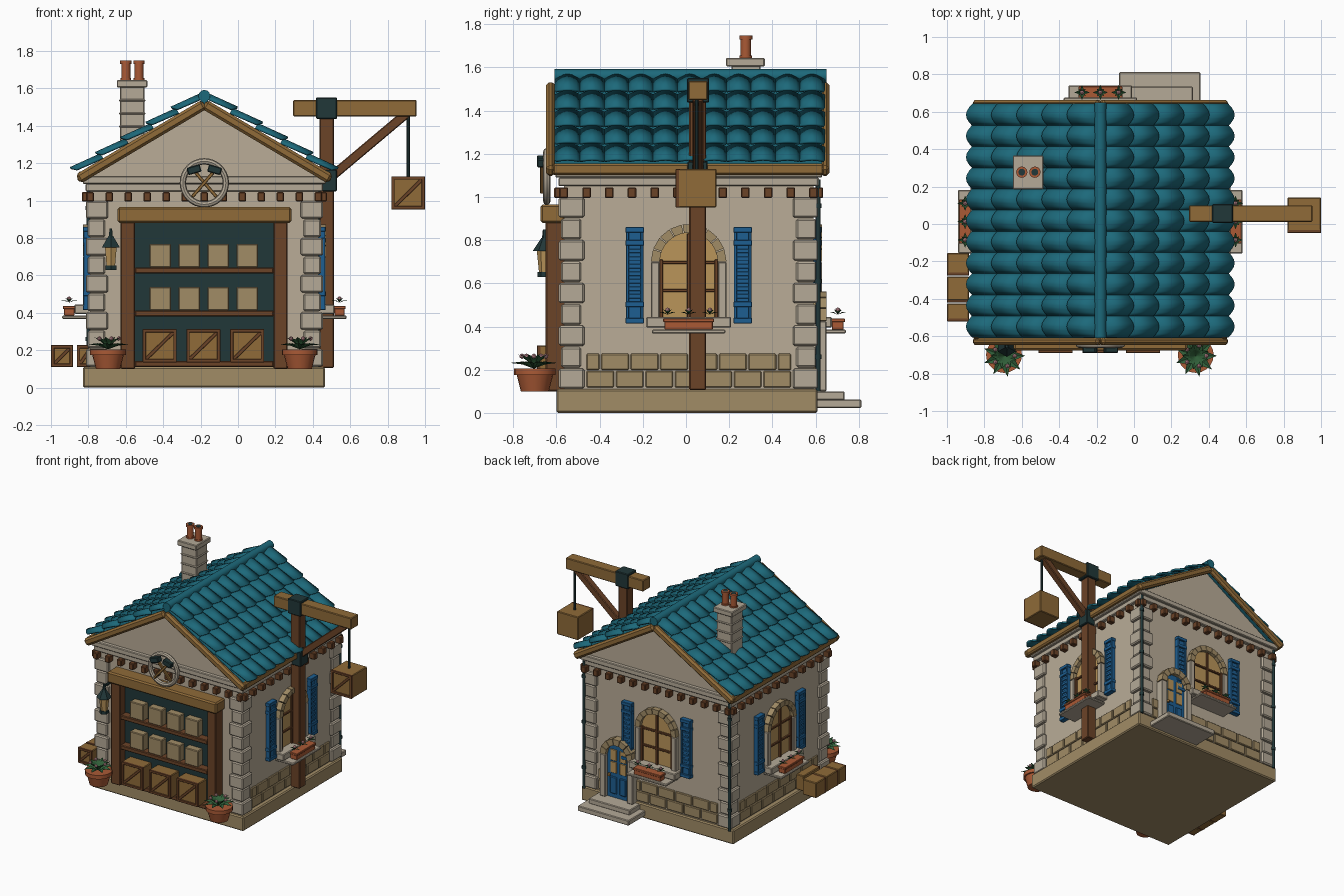
import bpy, bmesh
from math import pi, sin, cos, atan, atan2, hypot
from mathutils import Matrix, Vector

if "Cube" in bpy.data.objects:
    bpy.data.objects.remove(bpy.data.objects["Cube"])

I = Matrix.Identity(4)
T = lambda x, y, z=0: Matrix.Translation((x, y, z))
R = lambda a, ax: Matrix.Rotation(a, 4, ax)
CX, CY = -0.18, 0.0125           # house centre
HX, HY = 0.61, 0.578             # half wall sizes
mats = {}
PAL = dict(wall='b8ab96', trim='b3a896', tan='a08b66', teal='22697a', dark='6b452c', wood='8e6a3b',
           blue='235f90', clay='a85a38', iron='263a3b', glass='b8935a', leaf='34603c', pink='d59aa0')

def mat(key):
    if key not in mats:
        m = bpy.data.materials.new(key)
        c = [int(PAL[key][i:i + 2], 16) / 255 for i in (0, 2, 4)]
        m.diffuse_color = [v ** 2.2 for v in c] + [1]
        m.use_nodes = True
        m.node_tree.nodes["Principled BSDF"].inputs["Base Color"].default_value = m.diffuse_color
        mats[key] = m
    return mats[key]

def finish(name, bm, key, M=I, smooth=False):
    bm.transform(M)
    bmesh.ops.recalc_face_normals(bm, faces=bm.faces[:])
    me = bpy.data.meshes.new(name)
    bm.to_mesh(me)
    bm.free()
    ob = bpy.data.objects.new(name, me)
    bpy.context.collection.objects.link(ob)
    me.materials.append(mat(key))
    if smooth:
        bpy.ops.object.select_all(action='DESELECT')
        ob.select_set(True)
        bpy.context.view_layer.objects.active = ob
        bpy.ops.object.shade_smooth_by_angle(angle=0.7)
    return ob

def boxes(name, items, key, M=I, bev=0.005):
    """items: (x0, x1, y0, y1, z0, z1[, tilt about y])"""
    bm = bmesh.new()
    for it in items:
        x0, x1, y0, y1, z0, z1 = it[:6]
        m = T((x0 + x1) / 2, (y0 + y1) / 2, (z0 + z1) / 2)
        if len(it) > 6:
            m = m @ R(it[6], 'Y')
        bmesh.ops.create_cube(bm, size=1, matrix=m @ Matrix.Diagonal((x1 - x0, y1 - y0, z1 - z0, 1)))
    if bev:
        bmesh.ops.bevel(bm, geom=bm.edges[:], offset=bev, segments=1, affect='EDGES', clamp_overlap=True)
    return finish(name, bm, key, M)

def bar(p, q, y0, y1, w):
    L, cx, cz = hypot(q[0] - p[0], q[1] - p[1]), (p[0] + q[0]) / 2, (p[1] + q[1]) / 2
    return (cx - L / 2, cx + L / 2, y0, y1, cz - w / 2, cz + w / 2, -atan2(q[1] - p[1], q[0] - p[0]))

def cones(name, items, key, M=I, seg=20):
    """items: (x, y, z0, height, bottom radius, top radius)"""
    bm = bmesh.new()
    for x, y, z, h, r1, r2 in items:
        bmesh.ops.create_cone(bm, cap_ends=True, segments=seg, radius1=r1, radius2=r2, depth=h,
                              matrix=T(x, y, z + h / 2))
    return finish(name, bm, key, M, True)

def prisms(name, profiles, y0, y1, key, M=I):
    bm = bmesh.new()
    for pts in profiles:
        a, b = ([bm.verts.new((x, y, z)) for x, z in pts] for y in (y0, y1))
        bm.faces.new(a)
        bm.faces.new(b[::-1])
        for i in range(len(pts)):
            j = (i + 1) % len(pts)
            bm.faces.new((a[i], a[j], b[j], b[i]))
    return finish(name, bm, key, M)

def arch(r, z0, zs, n=14):
    return [(-r, z0)] + [(-r * cos(pi * i / n), zs + r * sin(pi * i / n)) for i in range(n + 1)] + [(r, z0)]

def surround(name, r0, r1, z0, zs, depth, n, M):
    st = [[(r * -cos(pi * t / n), zs + r * sin(pi * t / n)) for r, t in
           ((r0, i + .04), (r1, i + .04), (r1, i + .96), (r0, i + .96))] for i in range(n)]
    prisms(name + '_arch_stones', st, -depth, 0.01, 'tan', M)
    boxes(name + '_jambs', [(min(s * r0, s * r1), max(s * r0, s * r1), -depth, .01, z0, zs) for s in (-1, 1)],
          'trim', M)

def plant(name, M, n, length, rise, flowers):
    bm = bmesh.new()
    for k in range(n):
        ring = k % 2
        m = R(2 * pi * k / n, 'Z') @ R(-(.35 + .5 * ring), 'Y')
        L, w = length * (1 - .15 * ring), length * .22
        v = [bm.verts.new(m @ Vector(p) + Vector((0, 0, rise))) for p in
             ((0, 0, 0), (L * .5, w, .12 * L), (L, 0, -.12 * L), (L * .5, -w, .12 * L), (L * .5, 0, 0))]
        for a, b, c in ((0, 4, 1), (1, 4, 2), (2, 4, 3), (3, 4, 0)):
            bm.faces.new((v[a], v[b], v[c]))
    finish(name + '_leaves', bm, 'leaf', M)
    bm = bmesh.new()
    for k in range(flowers):
        d = 0 if flowers == 1 else length * .5
        bmesh.ops.create_icosphere(bm, subdivisions=1, radius=.013, matrix=T(
            d * cos(2 * pi * k / flowers), d * sin(2 * pi * k / flowers), rise + length * .5))
    finish(name + '_flowers', bm, 'pink', M)

def crate(name, x0, x1, y0, y1, z0, z1):
    boxes(name, [(x0, x1, y0 + .01, y1, z0, z1)], 'wood')
    w = .018
    boxes(name + '_slats', [(x0, x0 + w, y0, y0 + .02, z0, z1), (x1 - w, x1, y0, y0 + .02, z0, z1),
                            (x0, x1, y0, y0 + .02, z0, z0 + w), (x0, x1, y0, y0 + .02, z1 - w, z1),
                            bar((x0 + w, z0 + w), (x1 - w, z1 - w), y0 + .002, y0 + .02, w)], 'dark', bev=.002)

# wall frames: local x along the wall, local -y outwards
FRONT = T(CX, CY - HY)
BACK = T(CX, CY + HY) @ R(pi, 'Z')
RIGHT = T(CX + HX, CY) @ R(pi / 2, 'Z')
LEFT = T(CX - HX, CY) @ R(-pi / 2, 'Z')
WALLS = dict(front=(FRONT, HX), back=(BACK, HX), right=(RIGHT, HY), left=(LEFT, HY))

# plinth, body, cornice, gable attic
boxes('plinth', [(-.83, .465, -.6, .61, 0, .11)], 'tan', bev=.008)
boxes('walls', [(CX - HX, CX + HX, CY - HY, CY + HY, .1, 1.1)], 'wall', bev=0)
boxes('cornice', [(-.815, .455, -.59, .615, 1.05, 1.09), (-.83, .47, -.605, .63, 1.09, 1.13)], 'trim')
prisms('attic_gable', [[(CX - .62, 1.12), (CX + .62, 1.12), (CX, 1.5)]], -.575, .6, 'wall')

# corner stones
q = []
for i in range(9):
    o, n = ((.024, .095), (.014, .08))[i % 2]
    for sx in (-1, 1):
        for sy in (-1, 1):
            X, Y = sorted((CX + sx * (HX - n), CX + sx * (HX + o))), sorted((CY + sy * (HY - n), CY + sy * (HY + o)))
            q.append((*X, *Y, .112 + i * .099, .206 + i * .099))
boxes('corner_stones', q, 'trim', bev=.008)

# dentils under the cornice and stone courses at the foot of the walls
for side, (M, h) in WALLS.items():
    n = round(2 * h / .105)
    boxes(side + '_dentils', [(-h + 2 * h * k / n - .02, -h + 2 * h * k / n + .02, -.045, .01, .995, 1.045)
                              for k in range(n + 1)], 'dark', M)
    if side != 'front':
        a, st = h - .1, []
        for row in (0, 1):
            w = 2 * a / 7
            e = [-a + max(0, min(7, k - .5 * row)) * w for k in range(9)]
            st += [(p + .004, r - .004, -.012, .01, .118 + row * .08, .194 + row * .08)
                   for p, r in zip(e, e[1:]) if r - p > .02]
        boxes(side + '_stone_course', st, 'tan', M)

# roof slab, curved tiles, ridge, eave boards and bargeboards
A, ZR = atan(.6), 1.545
prisms('roof_slab', [[(CX, ZR), (CX + .67, ZR - .402), (CX + .67, ZR - .44), (CX, ZR - .045),
                      (CX - .67, ZR - .44), (CX - .67, ZR - .402)]], -.61, .63, 'teal')
bm = bmesh.new()
rows, cols, d, w = 5, 11, .157, 1.245 / 11
for s in (-1, 1):
    for i in range(rows):
        for j in range(cols):
            g = []
            for end in (0, 1):
                line = []
                for k in range(7):
                    b = sin(pi * k / 6)
                    u = (i + end) * d + end * (.025 * b - .005)
                    hh = .006 + .024 * b + .02 * end
                    line.append(bm.verts.new((CX + s * (u * cos(A) + hh * sin(A)), -.605 + (j + k / 6) * w,
                                              ZR - u * sin(A) + hh * cos(A))))
                g.append(line)
            for k in range(6):
                f = (g[0][k], g[1][k], g[1][k + 1], g[0][k + 1])
                bm.faces.new(f)
tiles = finish('roof_tiles', bm, 'teal', smooth=True)
sol = tiles.modifiers.new('thickness', 'SOLIDIFY')
sol.thickness, sol.offset = .012, 0
cones('ridge_cap', [(0, 0, 0, 1.26, .032, .032)], 'teal', T(CX, -.61, 1.56) @ R(-pi / 2, 'X'), 12)
boxes('bargeboards', [bar((CX, 1.515), (CX + s * .675, 1.115), y, y + .042, .055)
                      for s in (-1, 1) for y in (-.648, .622)], 'wood', bev=.014)
boxes('eave_boards', [(CX + s * .66 - .018, CX + s * .66 + .018, -.62, .64, 1.102, 1.155) for s in (-1, 1)],
      'wood', bev=.01)

# chimney
boxes('chimney', [(-.63, -.5, .21, .345, 1.2, 1.61)] +
      [(-.636, -.494, .204, .351, z, z + .012) for z in (1.39, 1.46, 1.53)] +
      [(-.648, -.485, .185, .365, 1.605, 1.645)], 'trim')
cones('chimney_pots', [(x, .277, z, h, r, r) for x in (-.6, -.53)
                       for z, h, r in ((1.64, .105, .024), (1.73, .018, .03), (1.64, .015, .029))], 'clay')
cones('chimney_pot_holes', [(x, .277, 1.74, .009, .018, .018) for x in (-.6, -.53)], 'iron')

# arched windows with shutters and flower boxes
for side in ('right', 'left', 'back'):
    M, n = WALLS[side][0], side + '_window'
    prisms(n + '_glass', [arch(.135, .43, .7)], -.012, .01, 'glass', M)
    surround(n, .135, .175, .43, .7, .04, 9, M)
    boxes(n + '_bars', [(-.008, .008, -.026, 0, .43, .83)] + [(-.13, .13, -.025, 0, z, z + .014) for z in (.56, .69)] +
          [(s * .128 - .008, s * .128 + .008, -.028, 0, .43, .71) for s in (-1, 1)], 'dark', M, .002)
    sh = []
    for s in (-1, 1):
        c = s * .25
        sh += [(c - .034, c + .034, -.024, 0, .42, .86), (c - .041, c - .027, -.036, 0, .42, .86),
               (c + .027, c + .041, -.036, 0, .42, .86)]
        sh += [(c - .043, c + .043, -.038, 0, z, z + .025) for z in (.415, .49, .775, .835)]
        sh += [(c - .028, c + .028, -.031, 0, .53 + k * .035, .55 + k * .035) for k in range(7)]
    boxes(n + '_shutters', sh, 'blue', M, .002)
    boxes(n + '_sill', [(-.197, .197, -.085, .01, .395, .445), (-.17, .17, -.15, .01, .367, .386)], 'trim', M)
    boxes(n + '_flower_box', [(-.112, .112, -.14, -.085, .386, .43), (-.118, .118, -.146, -.08, .42, .437)],
          'clay', M, .003)
    for k in (-1, 0, 1):
        plant('%s_plant_%d' % (n, k + 2), M @ T(k * .098, -.113, .43), 8, .042, .025, 1)

# back door and steps
D = BACK @ T(-.32, 0)
prisms('door', [arch(.092, .1, .425)], -.03, .01, 'blue', D)
surround('door', .092, .14, .1, .425, .06, 7, D)
boxes('door_glass', [(s * .04 - .027, s * .04 + .027, -.036, 0, z, z + .085) for s in (-1, 1) for z in (.29, .385)],
      'glass', D, .002)
boxes('door_panels', [(s * .04 - .028, s * .04 + .028, -.038, 0, .13, .26) for s in (-1, 1)], 'blue', D)
cones('door_knob', [(-.07, -.045, .265, .018, .01, .01)], 'wood', D)
boxes('door_steps', [(-.08, .355, .58, .812, .022, .062), (-.035, .315, .58, .735, .06, .1)], 'trim')
cones('downpipes', [(CX + s * (HX + .01), .612, .1, .98, .011, .011) for s in (-1, 1)] +
      [(CX + s * (HX + .01), .612, z, .02, .016, .016) for s in (-1, 1) for z in (.25, .6, .95)], 'iron', seg=10)

# shop front with shelves and goods
boxes('shop_recess', [(-.56, .2, -.585, -.55, .11, .9)], 'iron', bev=0)
boxes('shop_posts', [(-.627, -.55, -.65, -.56, .1, .885), (.19, .265, -.65, -.56, .1, .885)], 'dark')
boxes('shop_lintel', [(-.643, .285, -.675, -.56, .88, .965)], 'wood', bev=.01)
boxes('shop_shelves', [(-.55, .19, -.645, -.57, z, z + .033) for z in (.11, .38, .61)], 'dark')
boxes('shelf_goods', [(-.473 + k * .155, -.358 + k * .155, -.64, -.575, z, z + .125)
                      for k in range(4) for z in (.413, .643)], 'tan')
for k in range(3):
    crate('shop_crate_%d' % (k + 1), -.51 + k * .234, -.328 + k * .234, -.69, -.58, .135, .313)

# round emblem with crossed hammers
bpy.ops.mesh.primitive_torus_add(location=(CX, -.645, 1.095), rotation=(pi / 2, 0, 0), major_radius=.115,
                                 minor_radius=.017, major_segments=32, minor_segments=8)
ring = bpy.context.object
ring.name = 'emblem_ring'
ring.data.materials.append(mat('trim'))
bpy.ops.object.shade_smooth_by_angle(angle=.7)
boxes('emblem_handles', [bar((CX - s * .065, 1.02), (CX + s * .055, 1.16), -.668 - .008 * s, -.648 - .008 * s, .018)
                         for s in (-1, 1)], 'wood', bev=.003)
boxes('emblem_hammer_heads', [bar((CX + s * .02, 1.175), (CX + s * .09, 1.155), -.69, -.64, .04)
                              for s in (-1, 1)], 'iron')

# lantern
LM = T(-.68, -.655)
cones('lantern_glass', [(0, 0, .65, .1, .026, .036)], 'glass', LM, 6)
cones('lantern_metal', [(0, 0, .63, .022, .034, .034), (0, 0, .75, .06, .055, .015), (0, 0, .81, .04, .012, .008)],
      'iron', LM, 6)
boxes('lantern_bracket', [(-.008, .008, 0, .1, .825, .845)], 'iron', LM)

# potted plants by the shop front
for side, x in (('left', -.695), ('right', .33)):
    cones(side + '_pot', [(x, -.7, .1, .09, .065, .088), (x, -.7, .175, .03, .096, .096)], 'clay')
    plant(side + '_potted_plant', T(x, -.705, .19), 18, .115, .015, 5)

# crane with hanging crate
boxes('crane_post', [(.437, .512, .015, .092, .105, 1.5)], 'dark')
boxes('crane_beam', [(.295, .955, .012, .1, 1.45, 1.537)], 'wood')
boxes('crane_brace', [bar((.49, 1.12), (.9, 1.465), .03, .08, .05)], 'dark')
boxes('crane_brackets', [(.418, .53, .005, .107, 1.437, 1.552), (.45, .528, .006, .1, 1.05, 1.165)], 'iron')
cones('crane_rope', [(.91, .05, 1.12, .34, .009, .009)], 'iron', seg=8)
crate('hanging_crate', .82, 1.0, -.048, .142, .952, 1.13)

# crates stacked on the left side
for k, (a, b) in enumerate(((-.52, -.425), (-.42, -.28), (-.275, -.155))):
    crate('side_crate_%d' % (k + 1), -1.0, -.882, a, b, .11, .228)
crate('wall_crate', -.862, -.77, -.4, -.2, .11, .228)
